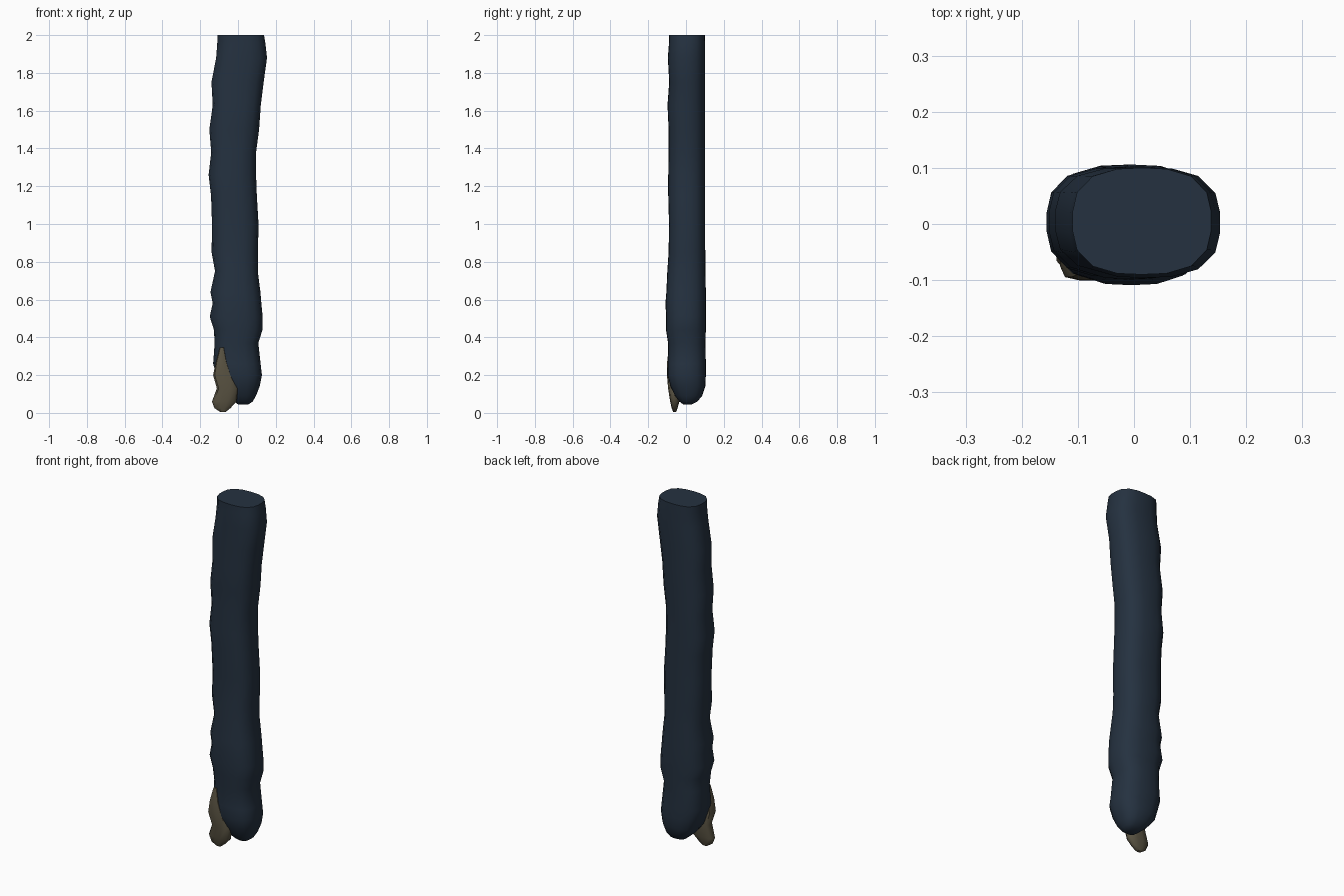
import bpy, bmesh, math


def material(name, rgb):
    m = bpy.data.materials.new(name)
    m.diffuse_color = (*rgb, 1)
    return m


def loft(name, rows, sides, power, mat, angle):
    """Skin rounded-box rings; each row is z, x min, x max, y min, y max."""
    bm = bmesh.new()
    rings = []
    for z, x0, x1, y0, y1 in rows:
        ring = []
        for i in range(sides):
            a = 2 * math.pi * (i + 0.5) / sides
            c, s = math.cos(a), math.sin(a)
            k = (abs(c) ** power + abs(s) ** power) ** (-1 / power)
            ring.append(bm.verts.new(((x0 + x1) / 2 + (x1 - x0) / 2 * c * k,
                                      (y0 + y1) / 2 + (y1 - y0) / 2 * s * k, z)))
        rings.append(ring)
    for a, b in zip(rings, rings[1:]):
        for i in range(sides):
            j = (i + 1) % sides
            bm.faces.new((a[i], a[j], b[j], b[i]))
    bm.faces.new(rings[0][::-1])
    bm.faces.new(rings[-1])
    bmesh.ops.recalc_face_normals(bm, faces=bm.faces)
    me = bpy.data.meshes.new(name)
    bm.to_mesh(me)
    bm.free()
    me.materials.append(mat)
    ob = bpy.data.objects.new(name, me)
    bpy.context.collection.objects.link(ob)
    bpy.ops.object.select_all(action='DESELECT')
    ob.select_set(True)
    bpy.context.view_layer.objects.active = ob
    bpy.ops.object.shade_smooth_by_angle(angle=math.radians(angle))
    return ob


navy = material("dark navy", (0.018, 0.031, 0.051))
tan = material("olive tan", (0.105, 0.09, 0.057))

# Long uneven shaft with a rounded lower end and a flat cut top
loft("shaft", [
    (0.045, 0.00, 0.055, -0.015, 0.03),
    (0.06, -0.02, 0.078, -0.035, 0.06),
    (0.09, -0.055, 0.095, -0.058, 0.085),
    (0.14, -0.095, 0.115, -0.082, 0.102),
    (0.20, -0.115, 0.127, -0.098, 0.105),
    (0.26, -0.132, 0.12, -0.096, 0.105),
    (0.37, -0.124, 0.108, -0.095, 0.103),
    (0.44, -0.128, 0.13, -0.106, 0.105),
    (0.51, -0.15, 0.131, -0.105, 0.106),
    (0.58, -0.134, 0.124, -0.109, 0.106),
    (0.64, -0.146, 0.119, -0.104, 0.105),
    (0.75, -0.122, 0.105, -0.099, 0.103),
    (0.85, -0.14, 0.106, -0.092, 0.102),
    (1.00, -0.138, 0.109, -0.09, 0.101),
    (1.15, -0.143, 0.10, -0.094, 0.101),
    (1.26, -0.156, 0.096, -0.094, 0.101),
    (1.38, -0.142, 0.096, -0.092, 0.101),
    (1.50, -0.152, 0.112, -0.092, 0.101),
    (1.63, -0.134, 0.121, -0.098, 0.101),
    (1.75, -0.141, 0.136, -0.089, 0.101),
    (1.88, -0.116, 0.154, -0.096, 0.101),
    (1.96, -0.11, 0.145, -0.09, 0.101),
    (2.00, -0.11, 0.138, -0.09, 0.10),
], 18, 2.8, navy, 50)

# Thin pointed flap at the front left of the lower end
loft("lower_flap", [
    (0.005, -0.095, -0.065, -0.068, -0.052),
    (0.025, -0.125, -0.04, -0.076, -0.045),
    (0.06, -0.138, -0.008, -0.084, -0.035),
    (0.13, -0.112, 0.0, -0.095, -0.03),
    (0.20, -0.132, -0.032, -0.101, -0.03),
    (0.27, -0.118, -0.057, -0.10, -0.04),
    (0.345, -0.096, -0.074, -0.091, -0.06),
], 12, 3.5, tan, 50)
